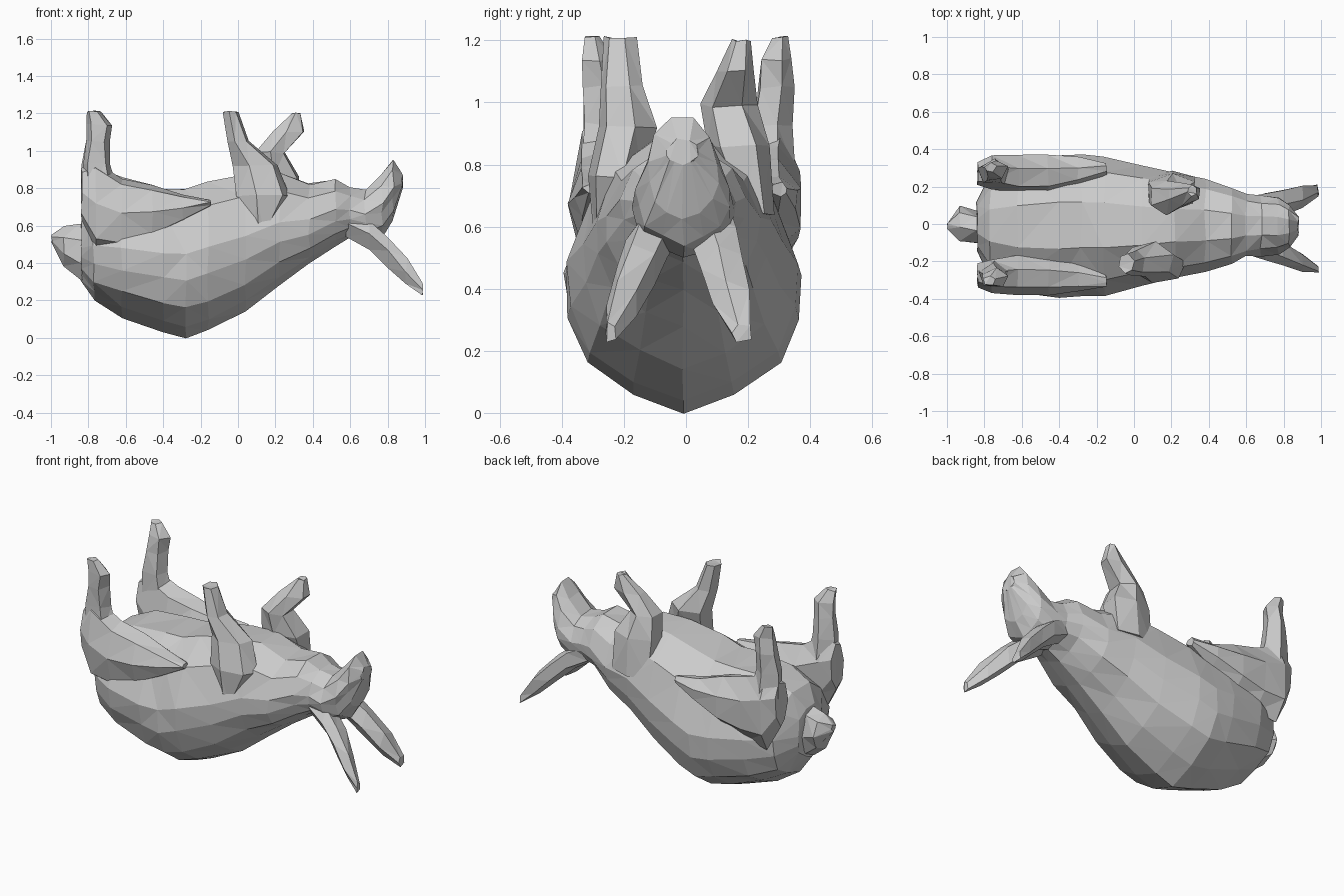
import bpy, bmesh, math, random

random.seed(4)


def loft(name, rings, jitter=0.0):
    """Skin a list of equal-length point rings, capped and triangulated."""
    bm = bmesh.new()
    vs = [[bm.verts.new([c + random.uniform(-jitter, jitter) for c in p]) for p in r]
          for r in rings]
    n = len(vs[0])
    for a, b in zip(vs, vs[1:]):
        for i in range(n):
            j = (i + 1) % n
            bm.faces.new((a[i], a[j], b[j], b[i]))
    bm.faces.new(vs[0])
    bm.faces.new(vs[-1])
    bmesh.ops.triangulate(bm, faces=bm.faces[:])
    bmesh.ops.recalc_face_normals(bm, faces=bm.faces[:])
    me = bpy.data.meshes.new(name)
    bm.to_mesh(me)
    bm.free()
    ob = bpy.data.objects.new(name, me)
    bpy.context.collection.objects.link(ob)
    return ob


def limb(name, axis, stations, sides=6, phase=0.0, jitter=0.006):
    """Faceted tube; rings are (x, y, z, half_a, half_b) across the given axis."""
    rings = []
    for x, y, z, a, b in stations:
        ring = []
        for k in range(sides):
            t = 2 * math.pi * k / sides + phase
            u, v = a * math.cos(t), b * math.sin(t)
            ring.append((x, y + u, z + v) if axis == 'x' else (x + u, y + v, z))
        rings.append(ring)
    return loft(name, rings, jitter)


# Body, neck and head: rounded back below, flanks sloping in to a narrow belly
half = [(.42, .08), (.82, .2), (.97, .38), (1, .56), (.78, .84), (.32, 1)]
section = [(0, 0)] + half + [(-y, z) for y, z in reversed(half)]
# (x, bottom, top, half width)
stations = [
    (-.84, .31, .62, .13), (-.77, .20, .72, .27), (-.62, .11, .78, .35),
    (-.40, .03, .79, .38), (-.28, .00, .80, .38), (-.16, .04, .83, .37),
    (.04, .14, .87, .32), (.22, .28, .88, .28), (.38, .39, .82, .25),
    (.52, .49, .845, .20), (.60, .53, .80, .165), (.68, .50, .79, .16),
    (.77, .54, .87, .15), (.83, .62, .945, .115), (.88, .80, .88, .05)]
loft("body_and_head", [[(x, y * hw - .01, zb + w * (zt - zb)) for y, w in section]
                       for x, zb, zt, hw in stations], .006)

# Tail
limb("tail", 'x', [(-.995, -.01, .53, .02, .02), (-.93, 0, .49, .10, .105),
                   (-.84, -.02, .46, .09, .15), (-.78, -.02, .45, .09, .16)], 7)

# Hind legs: folded thigh plus raised foot on each side
for s, side, up in ((-1, "right", .03), (1, "left", 0)):
    limb("thigh_" + side, 'x', [
        (-.835, s * .27, .74 + up, .065, .14), (-.76, s * .28, .68 + up, .09, .24),
        (-.62, s * .27, .66, .11, .20), (-.46, s * .27, .67, .11, .15),
        (-.30, s * .28, .69, .08, .08), (-.15, s * .30, .72, .03, .02)], 7, .4)
    limb("hind_foot_" + side, 'z', [
        (-.74, s * .275, .78, .10, .075), (-.755, s * .275, .93, .08, .065),
        (-.75, s * .285, 1.05, .065, .06), (-.74, s * .29, 1.14, .068, .052),
        (-.77, s * .30, 1.21, .035, .025)], 5, .3)

# Front legs: one reaching straight up, the other bent towards the head
limb("front_leg_right", 'z', [
    (.12, -.27, .56, .03, .03), (.13, -.23, .76, .15, .09),
    (.09, -.19, .92, .13, .095), (.0, -.205, 1.05, .055, .07),
    (-.04, -.21, 1.21, .045, .055)], 6, .3)
limb("front_leg_left", 'z', [
    (.20, .22, .64, .14, .06), (.20, .17, .86, .14, .105),
    (.17, .14, .99, .085, .095), (.265, .16, 1.10, .095, .06),
    (.31, .18, 1.2, .025, .03)], 6, .5)

# Ears: broad where they leave the cheeks, tapering outwards
limb("ear_right", 'x', [(.58, -.08, .61, .07, .07), (.70, -.12, .55, .075, .08),
                        (.80, -.155, .46, .068, .085), (.90, -.205, .355, .055, .07),
                        (.985, -.245, .26, .02, .03)], 5, .6)
limb("ear_left", 'x', [(.58, .08, .61, .07, .07), (.70, .10, .55, .08, .08),
                       (.80, .12, .46, .075, .085), (.90, .15, .355, .062, .07),
                       (.985, .18, .26, .035, .03)], 5, .6)
